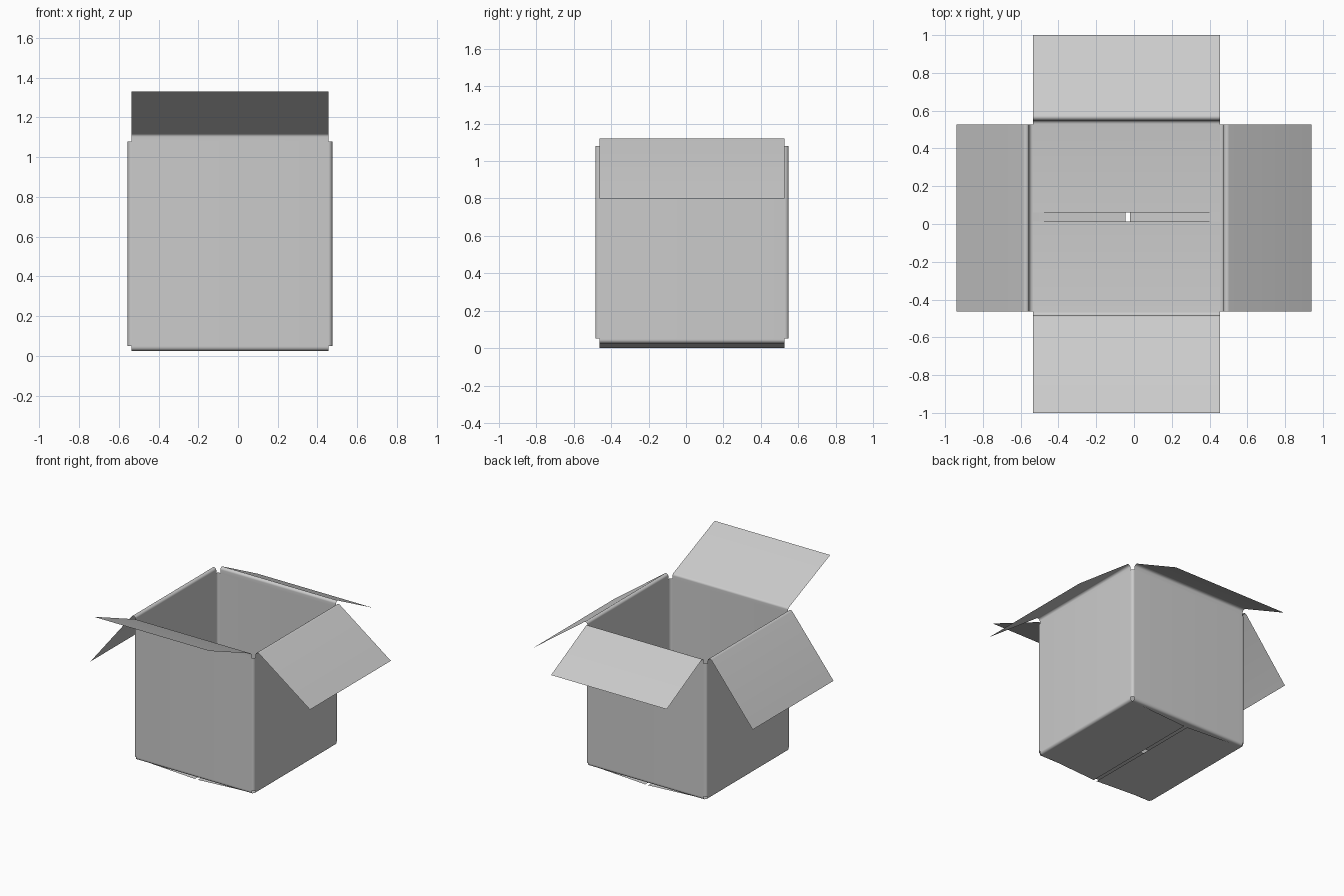
import bpy, bmesh
from math import sin, cos, atan2, pi

if "Cube" in bpy.data.objects:
    bpy.data.objects.remove(bpy.data.objects["Cube"])

# wall planes, panel spans and fold heights
LEFT, RIGHT, FRONT, BACK = -0.555, 0.475, -0.485, 0.549
X0, X1, Y0, Y1 = -0.535, 0.455, -0.462, 0.527
WALL_LOW, WALL_HIGH = 0.05, 1.08
TAB_Y = 0.543


def profile(wall, side, flap_tip, bottom_tip, fold=0.018, rise=1.102):
    """Cross-section of one panel: bottom flap, bend, wall, bend, top flap."""
    pts = [bottom_tip]
    r = 0.02
    for i in range(6):
        a = i / 5 * pi / 2
        pts.append((wall - side * r * (1 - sin(a)), 0.045 - r * cos(a)))
    pts += [(wall, WALL_LOW), (wall, WALL_HIGH)]
    out = (flap_tip[0] - wall) * side - fold
    turn = atan2(out, flap_tip[1] - rise - fold)
    for i in range(9):
        a = turn * i / 8
        pts.append((wall + side * fold * (1 - cos(a)), rise + fold * sin(a)))
    pts.append(flap_tip)
    return pts


def strip(bm, rows):
    """Skin a list of two-point rows."""
    prev = None
    for row in rows:
        cur = [bm.verts.new(p) for p in row]
        if prev:
            bm.faces.new((prev[0], prev[1], cur[1], cur[0]))
        prev = cur


def corner(cx, cy, ex, ey, steps=6):
    """Rounded upright corner from (ex, cy) to (cx, ey)."""
    rows = []
    for i in range(steps + 1):
        a = i / steps * pi / 2
        x, y = cx + (ex - cx) * cos(a), cy + (ey - cy) * sin(a)
        rows.append(((x, y, WALL_LOW), (x, y, WALL_HIGH)))
    return rows


def finish(bm, name):
    bmesh.ops.remove_doubles(bm, verts=bm.verts[:], dist=0.0005)
    bmesh.ops.recalc_face_normals(bm, faces=bm.faces[:])
    me = bpy.data.meshes.new(name)
    bm.to_mesh(me)
    bm.free()
    ob = bpy.data.objects.new(name, me)
    bpy.context.collection.objects.link(ob)
    bpy.ops.object.select_all(action='DESELECT')
    ob.select_set(True)
    bpy.context.view_layer.objects.active = ob
    bpy.ops.object.shade_smooth_by_angle(angle=0.6)


# folded cardboard sheet: left and right panels with the outer bottom flaps
bm = bmesh.new()
for wall, side, tip, bottom in ((LEFT, -1, (-0.94, 0.67), (-0.045, 0.0)),
                                (RIGHT, 1, (0.94, 0.80), (-0.02, 0.0))):
    strip(bm, [((x, Y0, z), (x, Y1, z)) for x, z in profile(wall, side, tip, bottom)])

# front and back panels with the inner bottom flaps
for wall, side, tip, bottom in ((FRONT, -1, (-1.0, 1.33), (0.012, 0.03)),
                                (BACK, 1, (1.0, 0.90), (0.06, 0.03))):
    strip(bm, [((X0, y, z), (X1, y, z)) for y, z in profile(wall, side, tip, bottom)])

# three plain rounded corners
for cx, cy, ex, ey in ((X0, Y0, LEFT, FRONT), (X1, Y0, RIGHT, FRONT), (X1, Y1, RIGHT, BACK)):
    strip(bm, corner(cx, cy, ex, ey))
finish(bm, "folded_box_sheet")

# glue tab: wraps the back left corner and lies inside the back wall
bm = bmesh.new()
rows = corner(X0, Y1, LEFT, TAB_Y)
rows.append(((-0.305, TAB_Y, WALL_LOW + 0.03), (-0.305, TAB_Y, WALL_HIGH - 0.02)))
strip(bm, rows)
finish(bm, "glue_tab")
